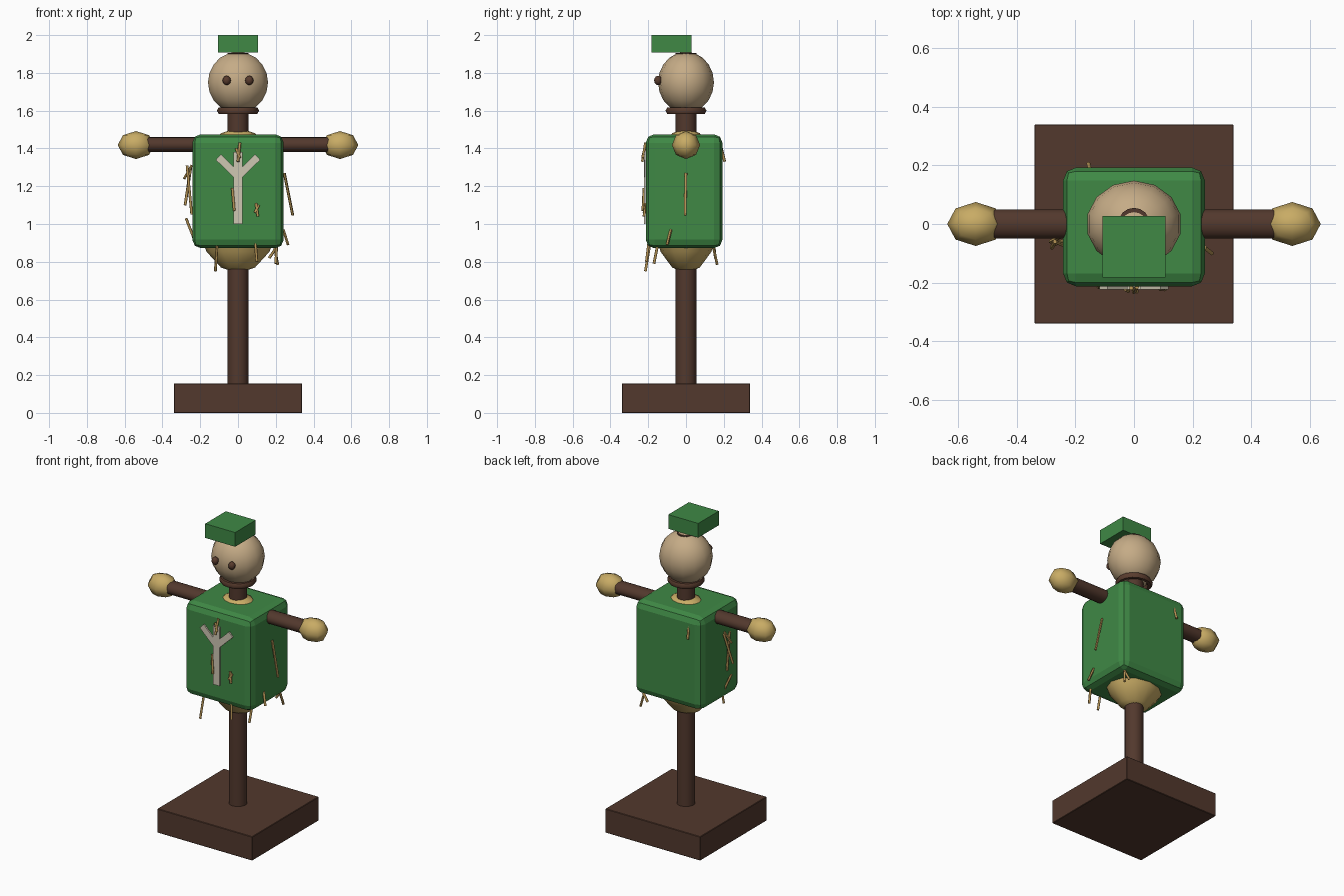
import bpy
from math import radians
from mathutils import Vector

cube = bpy.data.objects.get("Cube")
if cube:
    bpy.data.objects.remove(cube, do_unlink=True)


def material(name, r, g, b):
    m = bpy.data.materials.new(name)
    m.use_nodes = True
    m.diffuse_color = (r, g, b, 1)
    bsdf = next(n for n in m.node_tree.nodes if n.type == 'BSDF_PRINCIPLED')
    bsdf.inputs["Base Color"].default_value = (r, g, b, 1)
    bsdf.inputs["Roughness"].default_value = 0.9
    return m


WOOD = material("dark wood", .085, .04, .026)
CLOTH = material("green cloth", .05, .25, .06)
STRAW = material("straw", .58, .41, .13)
SACK = material("burlap", .56, .41, .24)
STALK = material("dry stalk", .46, .29, .09)
PATCH = material("pale patch", .62, .57, .45)
ROPE = material("rope brown", .10, .045, .027)


def finish(name, mat, smooth=True):
    ob = bpy.context.object
    ob.name = ob.data.name = name
    ob.data.materials.append(mat)
    bpy.ops.object.transform_apply(location=False, rotation=False, scale=True)
    if smooth:
        bpy.ops.object.shade_smooth_by_angle(angle=radians(60))
    return ob


def box(name, mat, low, high, bevel=0, segments=1):
    low, high = Vector(low), Vector(high)
    bpy.ops.mesh.primitive_cube_add(size=1, location=(low + high) / 2)
    bpy.context.object.scale = high - low
    ob = finish(name, mat, False)
    if bevel:
        mod = ob.modifiers.new("rounded edges", 'BEVEL')
        mod.width, mod.segments = bevel, segments
    return ob


def ball(name, mat, centre, radii, segments, rings):
    bpy.ops.mesh.primitive_uv_sphere_add(segments=segments, ring_count=rings, location=centre)
    bpy.context.object.scale = radii
    return finish(name, mat)


def rod(name, mat, start, end, radius, sides=16, flatten=1):
    start, end = Vector(start), Vector(end)
    axis = end - start
    bpy.ops.mesh.primitive_cylinder_add(vertices=sides, radius=radius, depth=axis.length,
                                        location=(start + end) / 2)
    ob = bpy.context.object
    ob.rotation_euler = axis.to_track_quat('Z', 'Y').to_euler()
    ob.scale = (1, flatten, 1)
    return finish(name, mat)


# Wooden stand
box("base", WOOD, (-.34, -.34, 0), (.34, .34, .155), .003)
rod("post", WOOD, (0, 0, .15), (0, 0, 1.905), .055)

# Crossbar, wider front to back than it is tall
bpy.ops.mesh.primitive_cylinder_add(vertices=16, radius=1, depth=2, location=(0, 0, 1.42),
                                    rotation=(0, radians(90), 0))
bpy.context.object.scale = (.04, .05, .5)
finish("crossbar", WOOD)

# Stuffed body, tunic and hands
ball("straw_body", STRAW, (0, 0, 1.125), (.235, .19, .385), 12, 8)
box("tunic", CLOTH, (-.242, -.213, .872), (.242, .193, 1.475), .045, 2)
for side, label in ((-1, "right"), (1, "left")):
    ball(label + "_hand", STRAW, (side * .54, 0, 1.418), (.097, .075, .074), 8, 4)
    ball(label + "_eye", ROPE, (side * .06, -.148, 1.76), (.022, .021, .025), 8, 6)

# Head, neck tie and hat
ball("head", SACK, (0, 0, 1.75), (.163, .148, .162), 14, 10)
bpy.ops.mesh.primitive_torus_add(major_segments=16, minor_segments=6, major_radius=.093,
                                 minor_radius=.019, location=(0, 0, 1.6))
bpy.context.object.scale = (1, .97, 1)
finish("neck_tie", ROPE)
box("hat", CLOTH, (-.107, -.182, 1.908), (.107, .028, 2.0))

# Forked patch on the chest
box("patch_stem", PATCH, (-.024, -.223, 1.0), (.024, -.214, 1.38))
for side, label in ((-1, "right"), (1, "left")):
    branch = box(label + "_patch_branch", PATCH, (-.02, -.222, -.078), (.02, -.213, .078))
    branch.location = (side * .048, -.2185, 1.3)
    branch.rotation_euler = (0, side * radians(46), 0)

# Loose stalks: start and end of each
stalks = [
    # chest
    ((.01, -.215, 1.43), (0, -.232, 1.33)),
    ((-.01, -.218, 1.4), (.01, -.23, 1.35)),
    ((-.03, -.222, 1.19), (-.02, -.228, 1.07)),
    ((.095, -.216, 1.11), (.105, -.222, 1.04)),
    ((.11, -.216, 1.1), (.09, -.222, 1.06)),
    # sides
    ((.245, 0, 1.27), (.29, -.005, 1.045)),
    ((.24, -.08, .97), (.265, -.1, .89)),
    ((-.27, -.06, 1.31), (-.245, -.07, 1.05)),
    ((-.25, -.03, 1.3), (-.28, -.08, 1.1)),
    ((-.285, -.06, 1.24), (-.245, -.04, 1.31)),
    ((-.275, -.07, 1.03), (-.22, -.05, .89)),
    # back
    ((-.15, .185, 1.41), (-.155, .205, 1.33)),
    # hem
    ((-.11, -.19, .9), (-.12, -.215, .75)),
    ((.09, -.195, .92), (.1, -.21, .8)),
    ((.19, .14, .9), (.21, .165, .785)),
    ((.205, -.15, .89), (.2, -.17, .79)),
    ((.2, .15, .87), (.165, .155, .82)),
]
for start, end in stalks:
    rod("stalk", STALK, start, end, .0075, 6)
